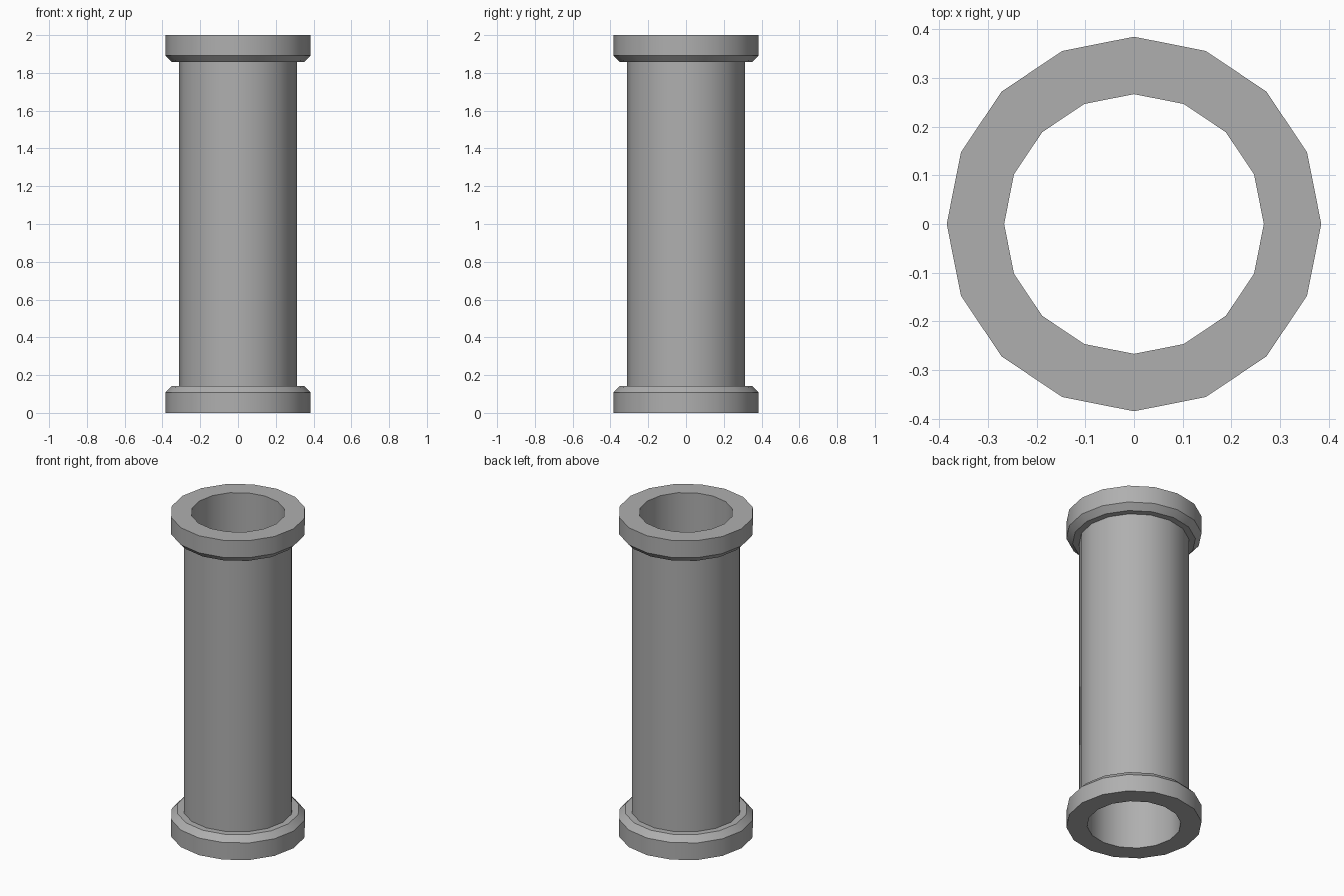
import bpy, bmesh, math

if "Cube" in bpy.data.objects:
    bpy.data.objects.remove(bpy.data.objects["Cube"])

SIDES = 16
HEIGHT = 2.0
BORE, PIPE, LIP, RIM = 0.267, 0.312, 0.35, 0.385

# Outer half profile of the bottom collar (radius, height), mirrored for the top
collar = [(BORE, 0), (RIM, 0), (RIM, 0.107), (LIP, 0.143), (PIPE, 0.143)]
profile = collar + [(r, HEIGHT - z) for r, z in reversed(collar)]


def lathe(name, points):
    """Revolve a closed profile around the z axis."""
    bm = bmesh.new()
    rings = []
    for r, z in points:
        rings.append([bm.verts.new((r * math.cos(2 * math.pi * i / SIDES),
                                    r * math.sin(2 * math.pi * i / SIDES), z))
                      for i in range(SIDES)])
    for a, b in zip(rings, rings[1:] + rings[:1]):
        for i in range(SIDES):
            j = (i + 1) % SIDES
            bm.faces.new((a[i], a[j], b[j], b[i]))
    bmesh.ops.recalc_face_normals(bm, faces=bm.faces[:])
    mesh = bpy.data.meshes.new(name)
    bm.to_mesh(mesh)
    bm.free()
    obj = bpy.data.objects.new(name, mesh)
    bpy.context.collection.objects.link(obj)
    return obj


# Hollow pipe with a chamfered collar at each end
pipe = lathe("flanged_pipe", profile)
bpy.context.view_layer.objects.active = pipe
pipe.select_set(True)
bpy.ops.object.shade_smooth_by_angle(angle=math.radians(30))

# Dark grey metal
metal = bpy.data.materials.new("dark_grey_metal")
metal.diffuse_color = (0.43, 0.43, 0.43, 1)
metal.use_nodes = True
metal.node_tree.nodes["Principled BSDF"].inputs["Base Color"].default_value = metal.diffuse_color
pipe.data.materials.append(metal)
